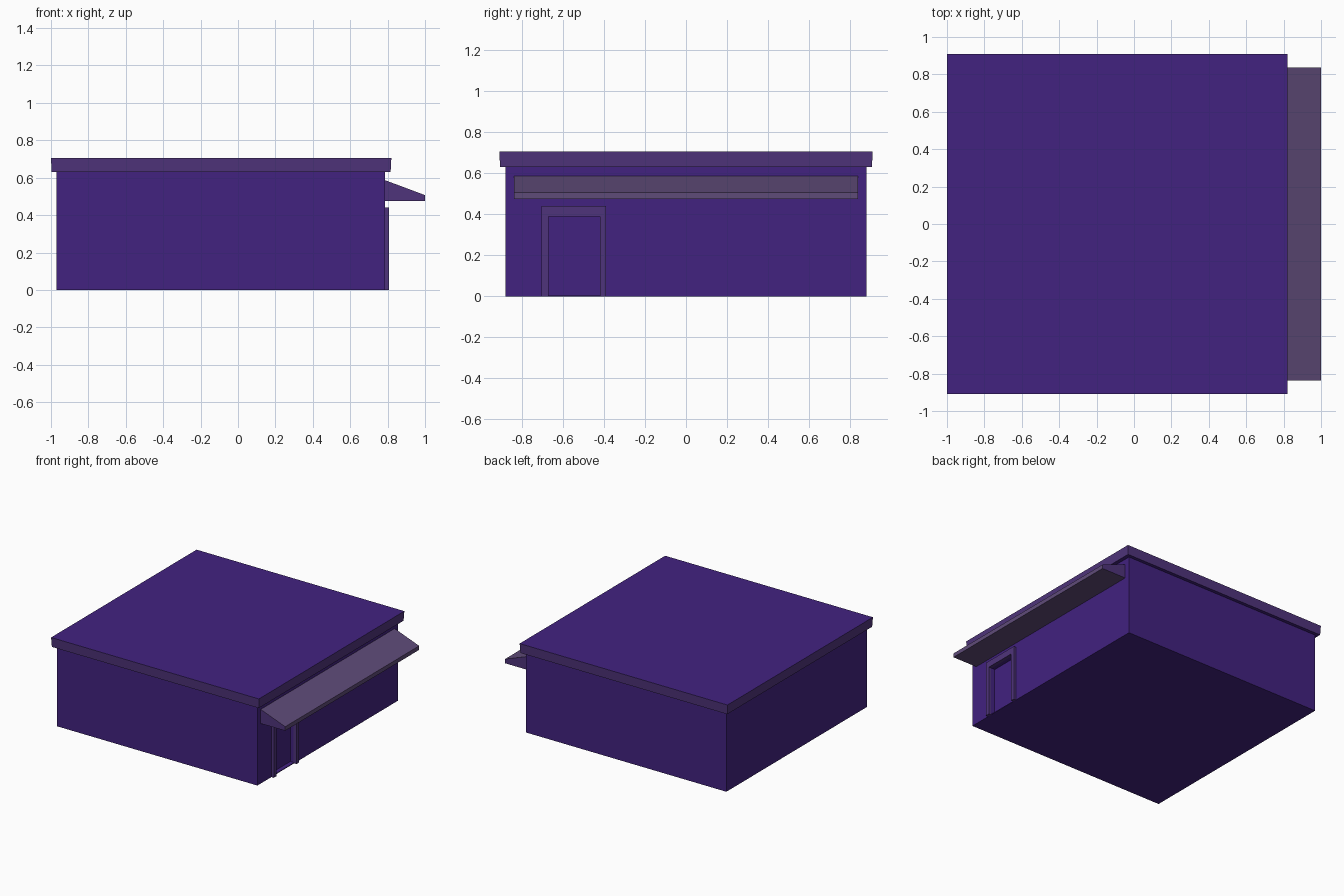
import bpy, bmesh

if "Cube" in bpy.data.objects:
    bpy.data.objects.remove(bpy.data.objects["Cube"])


def material(name, rgb):
    # convert 0-255 display values to linear
    def lin(c):
        c /= 255
        return c / 12.92 if c <= 0.04045 else ((c + 0.055) / 1.055) ** 2.4
    m = bpy.data.materials.new(name)
    m.diffuse_color = (*[lin(c) for c in rgb], 1)
    m.use_nodes = True
    m.node_tree.nodes["Principled BSDF"].inputs["Base Color"].default_value = m.diffuse_color
    return m


PURPLE = material("deep purple", (66, 34, 128))
TRIM = material("muted purple trim", (79, 52, 123))
AWNING = material("grey purple awning", (95, 75, 121))


def extrude(name, points, vec, mats):
    """Extrude a closed flat profile along vec."""
    bm = bmesh.new()
    face = bm.faces.new([bm.verts.new(p) for p in points])
    out = bmesh.ops.extrude_face_region(bm, geom=[face], use_keep_orig=True)
    bmesh.ops.translate(bm, vec=vec, verts=[g for g in out["geom"] if isinstance(g, bmesh.types.BMVert)])
    bmesh.ops.recalc_face_normals(bm, faces=bm.faces)
    mesh = bpy.data.meshes.new(name)
    bm.to_mesh(mesh)
    bm.free()
    for m in mats:
        mesh.materials.append(m)
    ob = bpy.data.objects.new(name, mesh)
    bpy.context.collection.objects.link(ob)
    return ob


def box(name, lo, hi, mats):
    (x0, y0, z0), (x1, y1, z1) = lo, hi
    pts = [(x0, y0, z0), (x1, y0, z0), (x1, y1, z0), (x0, y1, z0)]
    return extrude(name, pts, (0, 0, z1 - z0), mats)


# Walls with a recessed doorway
walls = box("walls", (-0.97, -0.88, 0), (0.786, 0.88, 0.64), [PURPLE])
cutter = box("doorway_cutter", (0.752, -0.67, 0.006), (0.9, -0.42, 0.39), [PURPLE])
cutter.hide_render = True
cutter.hide_set(True)
cut = walls.modifiers.new("doorway", 'BOOLEAN')
cut.operation = 'DIFFERENCE'
cut.solver = 'EXACT'
cut.object = cutter

# Flat roof: slightly tapered, with trim on its upright edges only
roof = box("roof", (-1, -0.91, 0.631), (0.82, 0.91, 0.706), [PURPLE, TRIM])
for v in roof.data.vertices:
    if v.co.z < 0.65:
        v.co.x += 0.004 if v.co.x < 0 else -0.004
        v.co.y += 0.004 if v.co.y < 0 else -0.004
for p in roof.data.polygons:
    p.material_index = int(abs(p.normal.z) < 0.5)

# Awning: wedge profile along the right wall, trim-coloured ends
awning = extrude("awning",
                 [(0.78, -0.838, 0.475), (1.0, -0.838, 0.475),
                  (1.0, -0.838, 0.507), (0.78, -0.838, 0.589)],
                 (0, 1.676, 0), [AWNING, TRIM])
for p in awning.data.polygons:
    p.material_index = int(abs(p.normal.y) > 0.5)

# Door frame: one arch-shaped surround
outer = [(-0.705, 0), (-0.705, 0.44), (-0.39, 0.44), (-0.39, 0)]
inner = [(-0.42, 0), (-0.42, 0.39), (-0.67, 0.39), (-0.67, 0)]
extrude("door_frame", [(0.78, y, z) for y, z in outer + inner], (0.027, 0, 0), [TRIM])
